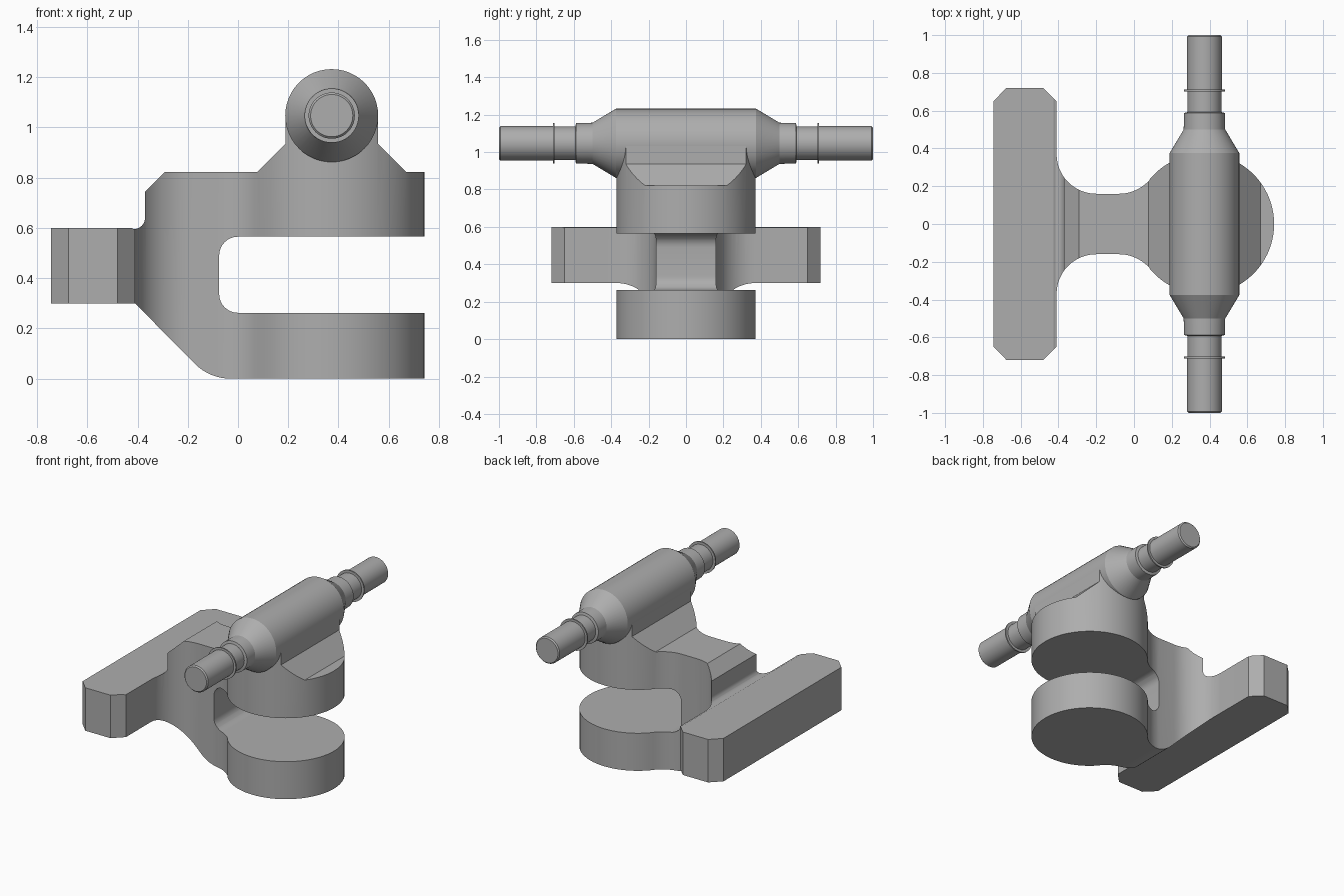
import bpy, bmesh, math

cube = bpy.data.objects.get("Cube")
if cube:
    bpy.data.objects.remove(cube, do_unlink=True)

metal = bpy.data.materials.new("grey metal")
metal.use_nodes = True
colour = (0.42, 0.42, 0.42, 1)
metal.diffuse_color = colour
metal.node_tree.nodes["Principled BSDF"].inputs["Base Color"].default_value = colour


def arc(cx, cy, r, start, end, steps):
    """Points on a circle, angles in degrees."""
    angles = [math.radians(start + (end - start) * i / steps) for i in range(steps + 1)]
    return [(cx + r * math.cos(a), cy + r * math.sin(a)) for a in angles]


def make_object(name, bm):
    bmesh.ops.recalc_face_normals(bm, faces=bm.faces)
    mesh = bpy.data.meshes.new(name)
    bm.to_mesh(mesh)
    bm.free()
    mesh.materials.append(metal)
    obj = bpy.data.objects.new(name, mesh)
    bpy.context.collection.objects.link(obj)
    return obj


def prism(name, points, direction):
    bm = bmesh.new()
    face = bm.faces.new([bm.verts.new(p) for p in points])
    new = bmesh.ops.extrude_face_region(bm, geom=[face])["geom"]
    verts = [v for v in new if isinstance(v, bmesh.types.BMVert)]
    bmesh.ops.translate(bm, verts=verts, vec=direction)
    return make_object(name, bm)


def smooth(obj, degrees):
    bpy.ops.object.select_all(action="DESELECT")
    obj.select_set(True)
    bpy.context.view_layer.objects.active = obj
    bpy.ops.object.shade_smooth_by_angle(angle=math.radians(degrees))


# Plan outline: round lug, filleted neck and chamfered crossbar, half then mirrored
lug_angle = math.degrees(math.atan2(0.377, -0.45))
half = arc(0.37, 0, 0.372, 0, lug_angle, 28)
half += arc(-0.08, 0.377, 0.217, lug_angle - 180, -90, 10)
half += arc(-0.2, 0.37, 0.21, -90, -180, 12)
half += [(-0.41, 0.65), (-0.48, 0.72), (-0.675, 0.72), (-0.745, 0.65)]
outline = half + [(x, -y) for x, y in reversed(half[1:])]
body = prism("forked_body", [(x, y, -0.2) for x, y in outline], (0, 0, 1.6))

# Side profile: fork slot, sloped underside, notch and shaft saddle
profile = [(-0.9, 0.3), (-0.41, 0.3)]
profile += arc(-0.03, 0.2, 0.2, 225, 270, 8)
profile += [(0.9, 0), (0.9, 0.262)]
profile += arc(0, 0.337, 0.075, 270, 180, 8)
profile += arc(0, 0.49, 0.075, 180, 90, 8)
profile += [(0.9, 0.565), (0.9, 0.822), (0.67, 0.822), (0.557, 0.936), (0.557, 1.047)]
profile += [(0.19, 1.047), (0.19, 0.936), (0.076, 0.822), (-0.292, 0.822), (-0.37, 0.745)]
profile += arc(-0.415, 0.64, 0.045, 0, -90, 6)
profile += [(-0.425, 0.6), (-0.9, 0.6)]
cutter = prism("profile_cutter", [(x, -1, z) for x, z in profile], (0, 2, 0))

# Keep only the volume shared by plan and profile
mod = body.modifiers.new("shape", "BOOLEAN")
mod.operation = "INTERSECT"
mod.solver = "EXACT"
mod.object = cutter
bpy.ops.object.select_all(action="DESELECT")
body.select_set(True)
bpy.context.view_layer.objects.active = body
bpy.ops.object.modifier_apply(modifier=mod.name)
bpy.data.objects.remove(cutter, do_unlink=True)
smooth(body, 25)

# Shaft: stepped profile (distance along y, radius) revolved about its axis
steps = [(0.375, 0.185), (0.5, 0.11), (0.588, 0.108), (0.592, 0.09),
         (0.702, 0.09), (0.702, 0.108), (0.711, 0.108), (0.711, 0.092),
         (0.992, 0.092), (1.0, 0.084)]
stations = [(-y, r) for y, r in reversed(steps)] + steps
segments = 48
bm = bmesh.new()
rings = []
for y, r in stations:
    circle = arc(0.373, 1.047, r, 0, 360, segments)[:-1]
    rings.append([bm.verts.new((x, y, z)) for x, z in circle])
for a, b in zip(rings, rings[1:]):
    for i in range(segments):
        j = (i + 1) % segments
        bm.faces.new((a[i], a[j], b[j], b[i]))
bm.faces.new(rings[0])
bm.faces.new(rings[-1])
smooth(make_object("stepped_shaft", bm), 25)
